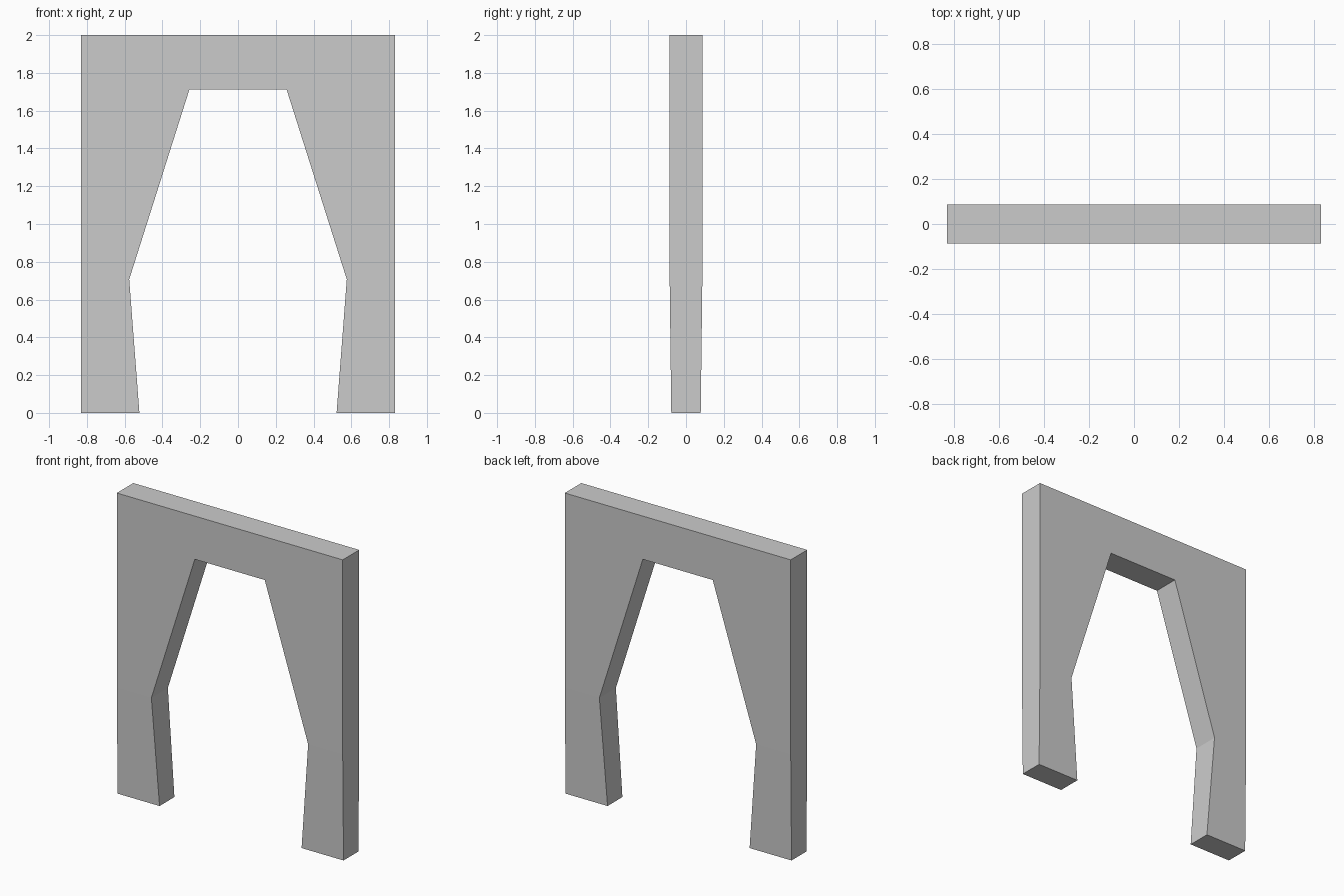
import bpy, bmesh

if "Cube" in bpy.data.objects:
    bpy.data.objects.remove(bpy.data.objects["Cube"])

# Half of the arch as cross-sections from foot to crown:
# (inner x, inner z, outer x, outer z, half depth)
sections = [
    (0.522, 0.0, 0.83, 0.0, 0.078),
    (0.576, 0.707, 0.83, 0.707, 0.0865),
    (0.257, 1.713, 0.83, 2.0, 0.0865),
    (0.0, 1.713, 0.0, 2.0, 0.0865),
]

bm = bmesh.new()
rings = []
for ix, iz, ox, oz, d in sections:
    corners = [(ix, -d, iz), (ox, -d, oz), (ox, d, oz), (ix, d, iz)]
    rings.append([bm.verts.new(c) for c in corners])

# Walls between neighbouring sections, plus the sole of the foot
for a, b in zip(rings, rings[1:]):
    for i in range(4):
        j = (i + 1) % 4
        bm.faces.new((a[i], a[j], b[j], b[i]))
bm.faces.new(rings[0][::-1])

# Mirror the half to complete the arch, welding at the crown
geom = bm.verts[:] + bm.edges[:] + bm.faces[:]
bmesh.ops.mirror(bm, geom=geom, axis='X', merge_dist=0.001)
bmesh.ops.remove_doubles(bm, verts=bm.verts[:], dist=0.001)
bmesh.ops.recalc_face_normals(bm, faces=bm.faces[:])

mesh = bpy.data.meshes.new("arch_frame")
bm.to_mesh(mesh)
bm.free()
arch = bpy.data.objects.new("arch_frame", mesh)
bpy.context.collection.objects.link(arch)
